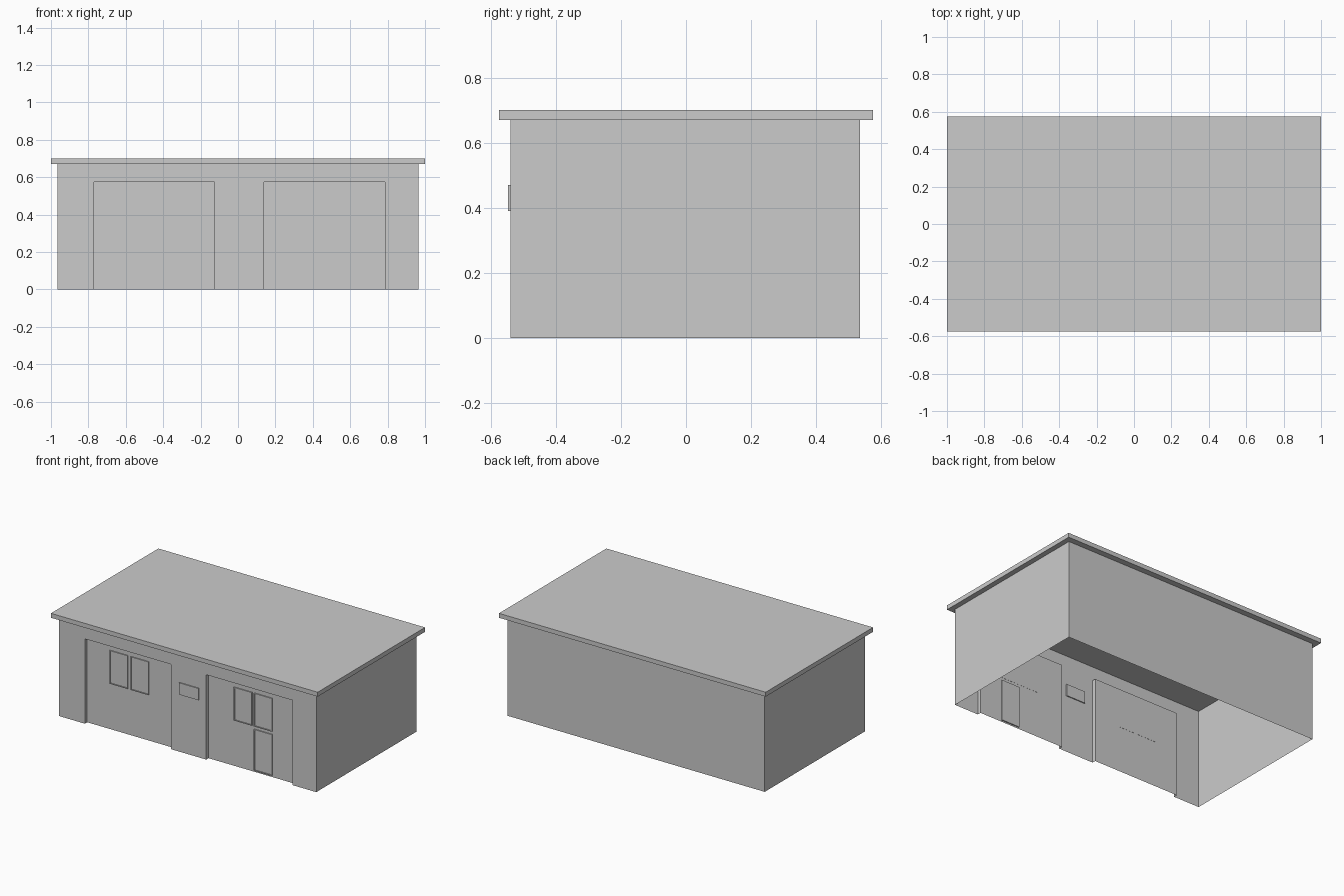
import bpy, bmesh

if "Cube" in bpy.data.objects:
    bpy.data.objects.remove(bpy.data.objects["Cube"])

WALL_X, FRONT, BACK = 0.965, -0.54, 0.535
DOOR_Y, DOOR_TOP, WALL_TOP, ROOF_TOP = -0.515, 0.575, 0.67, 0.70
DOORS = [(-0.77, -0.125), (0.14, 0.785)]


def finish(name, bm):
    mesh = bpy.data.meshes.new(name)
    bm.normal_update()
    bm.to_mesh(mesh)
    bm.free()
    obj = bpy.data.objects.new(name, mesh)
    bpy.context.collection.objects.link(obj)
    return obj


def box_bmesh(x0, x1, y0, y1, z0, z1):
    bm = bmesh.new()
    bmesh.ops.create_cube(bm, size=1)
    for v in bm.verts:
        v.co.x = x0 if v.co.x < 0 else x1
        v.co.y = y0 if v.co.y < 0 else y1
        v.co.z = z0 if v.co.z < 0 else z1
    return bm


def strip(bm, outline, z0, z1):
    # vertical wall faces around a closed plan outline
    for (ax, ay), (bx, by) in zip(outline, outline[1:] + outline[:1]):
        bm.faces.new([bm.verts.new(p) for p in
                      ((ax, ay, z0), (bx, by, z0), (bx, by, z1), (ax, ay, z1))])


def panel(name, x0, x1, z0, z1, front, back, rim=0.0):
    # thin wall panel, optionally with a raised rim
    bm = box_bmesh(x0, x1, front, back, z0, z1)
    if rim:
        bm.normal_update()
        face = min(bm.faces, key=lambda f: f.calc_center_median().y)
        bmesh.ops.inset_region(bm, faces=[face], thickness=rim)
        inner = bmesh.ops.extrude_face_region(bm, geom=[face])["geom"]
        bmesh.ops.translate(bm, vec=(0, 0.005, 0),
                            verts=[g for g in inner if isinstance(g, bmesh.types.BMVert)])
        if face.is_valid:
            bm.faces.remove(face)
    return finish(name, bm)


# walls: open-bottomed thin shell with two recessed doors
ends = [(WALL_X, FRONT), (WALL_X, BACK), (-WALL_X, BACK), (-WALL_X, FRONT)]
lower, upper = list(ends), list(ends)
for a, b in DOORS:
    lower += [(a, FRONT), (a, DOOR_Y), (b, DOOR_Y), (b, FRONT)]
    upper += [(a, FRONT), (b, FRONT)]
bm = bmesh.new()
strip(bm, lower, 0, DOOR_TOP)
strip(bm, upper, DOOR_TOP, WALL_TOP)
for a, b in DOORS:
    bm.faces.new([bm.verts.new((x, y, DOOR_TOP)) for x, y in
                  ((a, FRONT), (a, DOOR_Y), (b, DOOR_Y), (b, FRONT))])
bmesh.ops.remove_doubles(bm, verts=bm.verts, dist=1e-5)
bmesh.ops.recalc_face_normals(bm, faces=bm.faces)
finish("walls", bm)

# flat overhanging roof
finish("roof", box_bmesh(-1, 1, -0.575, 0.575, WALL_TOP, ROOF_TOP))

# door windows
for i, (a, b) in enumerate([(-0.60, -0.463), (-0.44, -0.306), (0.333, 0.468), (0.483, 0.619)]):
    panel(f"door_window_{i + 1}", a, b, 0.31, 0.535, DOOR_Y - 0.007, DOOR_Y + 0.001, 0.007)

# small lower door panel
panel("lower_door_panel", 0.483, 0.619, 0.01, 0.29, DOOR_Y - 0.007, DOOR_Y + 0.007, 0.007)

# blank wall plate between the doors
panel("wall_plate", -0.06, 0.085, 0.39, 0.47, FRONT - 0.007, FRONT + 0.007)
